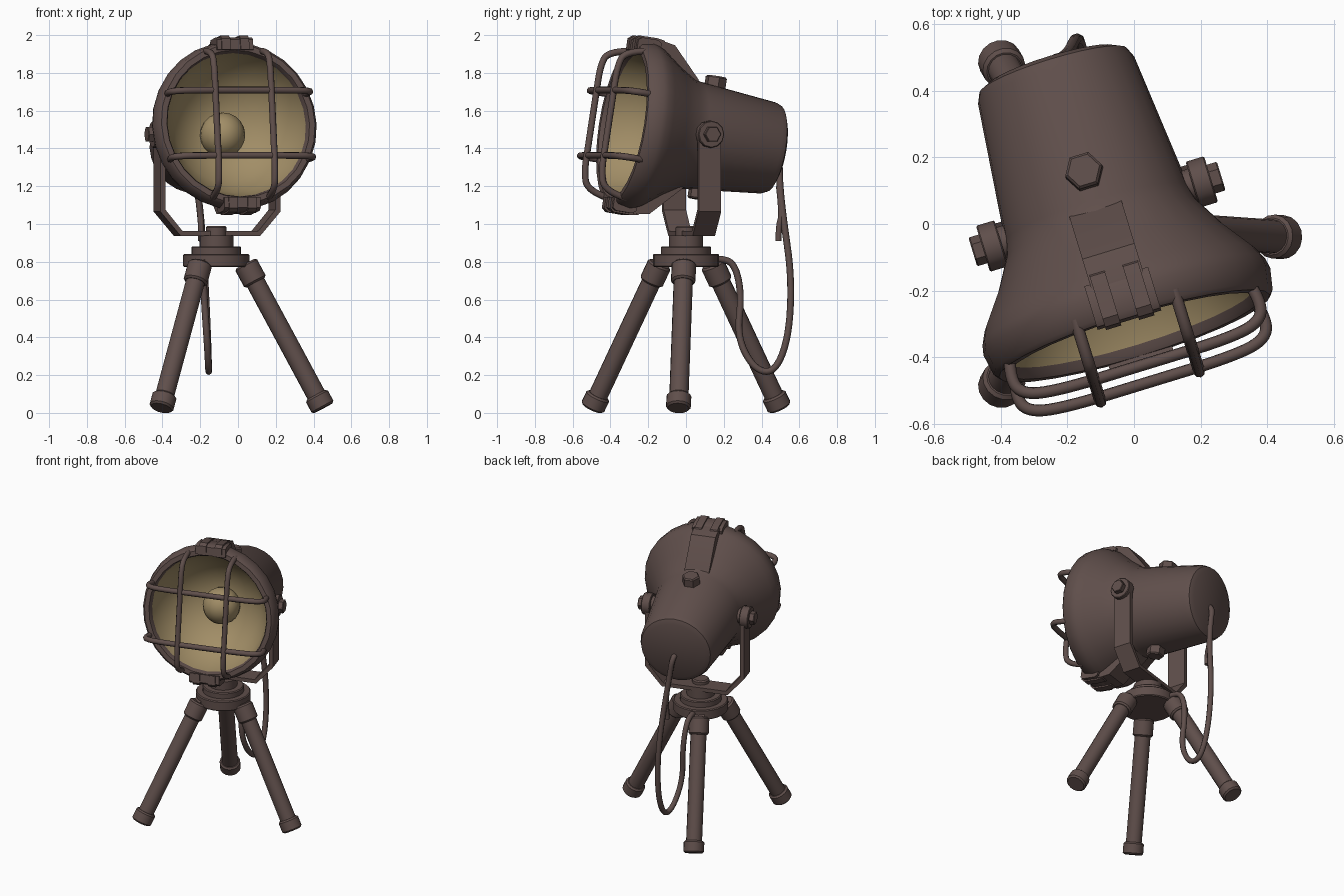
import bpy, bmesh, math
from mathutils import Matrix, Vector

if "Cube" in bpy.data.objects:
    bpy.data.objects.remove(bpy.data.objects["Cube"])

def material(name, rgb):
    m = bpy.data.materials.new(name)
    m.diffuse_color = (*rgb, 1)
    m.use_nodes = True
    m.node_tree.nodes["Principled BSDF"].inputs["Base Color"].default_value = m.diffuse_color
    return m

METAL = material("dark brown metal", (0.115, 0.077, 0.070))
REFLECT = material("tan reflector", (0.36, 0.27, 0.135))
I = Matrix.Identity(4)
RZ = lambda d: Matrix.Rotation(math.radians(d), 4, 'Z')
RX = lambda d: Matrix.Rotation(math.radians(d), 4, 'X')

PIVOT = Matrix.Translation((-0.111, 0.03, 1.47))
YOKE = PIVOT @ RZ(17)            # yoke frame: x across, z up
LAMP = YOKE @ RX(-9)             # lamp frame: -y is the beam direction
SIDE = LAMP @ RZ(-90)            # x along the beam, z up
BASE = Matrix.Translation((-0.115, 0, 0))
LEGS = Matrix.Translation((-0.12, 0, 0))

def smooth(ob, angle=35):
    bpy.ops.object.select_all(action='DESELECT')
    ob.select_set(True)
    bpy.context.view_layer.objects.active = ob
    bpy.ops.object.shade_smooth_by_angle(angle=math.radians(angle))

def finish(name, bm, mats=(METAL,), mat=I):
    bm.transform(mat)
    bmesh.ops.recalc_face_normals(bm, faces=bm.faces)
    me = bpy.data.meshes.new(name)
    bm.to_mesh(me)
    bm.free()
    for m in mats:
        me.materials.append(m)
    ob = bpy.data.objects.new(name, me)
    bpy.context.collection.objects.link(ob)
    smooth(ob)
    return ob

def lathe(name, prof, mat, n=28, mats=(METAL,), second_from=999):
    """Spin (height, radius) pairs round z; rings after second_from get slot 1."""
    bm = bmesh.new()
    rings = []
    for h, r in prof:
        if r == 0:
            rings.append([bm.verts.new((0, 0, h))] * n)
        else:
            rings.append([bm.verts.new((r * math.cos(2 * math.pi * k / n),
                                        r * math.sin(2 * math.pi * k / n), h)) for k in range(n)])
    for i in range(len(rings) - 1):
        a, b = rings[i], rings[i + 1]
        for k in range(n):
            j = (k + 1) % n
            vs = list(dict.fromkeys((a[k], a[j], b[j], b[k])))
            bm.faces.new(vs).material_index = int(i >= second_from)
    return finish(name, bm, mats, mat)

def rod(name, p, q, r, mat=I, n=16, bev=0.0):
    """Capped cylinder from p to q with chamfered ends."""
    p, q = Vector(p), Vector(q)
    d = q - p
    L = d.length
    rot = Matrix.Translation(p) @ d.to_track_quat('Z', 'Y').to_matrix().to_4x4()
    prof = [(0, 0), (0, r - bev), (bev, r), (L - bev, r), (L, r - bev), (L, 0)]
    if not bev:
        prof = [(0, 0), (0, r), (L, r), (L, 0)]
    return lathe(name, prof, mat @ rot, n)

def prism(name, pts, half, mat, off=0):
    """Extrude an x-z outline along y."""
    bm = bmesh.new()
    a = [bm.verts.new((x, off - half, z)) for x, z in pts]
    b = [bm.verts.new((x, off + half, z)) for x, z in pts]
    bm.faces.new(a)
    bm.faces.new(b[::-1])
    for i in range(len(pts)):
        j = (i + 1) % len(pts)
        bm.faces.new((a[i], b[i], b[j], a[j]))
    return finish(name, bm, (METAL,), mat)

def tube(name, pts, r, mat=I):
    cu = bpy.data.curves.new(name, 'CURVE')
    cu.dimensions = '3D'
    cu.bevel_depth = r
    cu.bevel_resolution = 2
    cu.use_fill_caps = True
    sp = cu.splines.new('NURBS')
    sp.points.add(len(pts) - 1)
    for p, c in zip(sp.points, pts):
        p.co = (*(mat @ Vector(c)), 1)
    sp.order_u = 3
    sp.use_endpoint_u = True
    sp.resolution_u = 6
    cu.materials.append(METAL)
    ob = bpy.data.objects.new(name, cu)
    bpy.context.collection.objects.link(ob)
    bpy.ops.object.select_all(action='DESELECT')
    ob.select_set(True)
    bpy.context.view_layer.objects.active = ob
    bpy.ops.object.convert(target='MESH')
    smooth(bpy.context.view_layer.objects.active, 50)

# Lamp housing with the reflector bowl as one closed surface
housing = [(-0.475, 0), (-0.47, 0.20), (-0.455, 0.232), (-0.425, 0.245), (0.0, 0.288), (0.05, 0.30),
           (0.14, 0.352), (0.24, 0.425), (0.28, 0.444), (0.31, 0.45), (0.375, 0.438), (0.388, 0.425),
           (0.388, 0.395), (0.375, 0.388), (0.355, 0.384),
           (0.25, 0.348), (0.16, 0.28), (0.09, 0.19), (0.06, 0.10), (0.055, 0)]
lathe("lamp_housing", housing, LAMP @ RX(90), 28, (METAL, REFLECT), 14)

# Bulb
bulb = [(0.1 - 0.12 * math.cos(math.pi * k / 10), 0.12 * math.sin(math.pi * k / 10) if 0 < k < 10 else 0)
        for k in range(11)]
lathe("bulb", bulb, LAMP @ Matrix.Translation((0, 0, -0.015)) @ RX(90), 20, (REFLECT,))

# Hinge lugs and housing bolts, above and mirrored below
wedge = [(0.02, 0.27), (0.035, 0.295), (0.19, 0.452), (0.25, 0.462), (0.30, 0.462), (0.30, 0.40)]
lug = [(0.27, 0.40), (0.27, 0.45), (0.29, 0.464), (0.38, 0.464), (0.40, 0.45), (0.40, 0.395)]
rib = [(0.22, 0.43), (0.25, 0.468), (0.29, 0.474), (0.385, 0.473), (0.408, 0.455), (0.408, 0.395)]
for side, sz in (("top", 1), ("bottom", -1)):
    flip = Matrix.Scale(sz, 4, (0, 0, 1))
    prism(side + "_lug_wedge", wedge, 0.082, SIDE @ flip)
    prism(side + "_lug", lug, 0.10, SIDE @ flip)
    for k in (-1, 1):
        prism(side + "_lug_rib", rib, 0.024, SIDE @ flip, k * 0.052)
    rod(side + "_housing_bolt", (0, 0.087, 0.25), (0, 0.087, 0.33), 0.058, LAMP @ flip, 6, 0.008)

# Wire cage
for k in (-1, 1):
    tube("cage_upright", [(k * 0.155, -s, v) for s, v in
         ((0.35, 0.395), (0.48, 0.375), (0.51, 0.29), (0.51, 0.15), (0.51, -0.15),
          (0.51, -0.27), (0.48, -0.375), (0.35, -0.395))], 0.018, LAMP)
    tube("cage_crossbar", [(u, -s, k * 0.175 - 0.013) for s, u in
         ((0.34, 0.37), (0.42, 0.395), (0.485, 0.375), (0.505, 0.26), (0.505, 0), (0.505, -0.26),
          (0.485, -0.375), (0.42, -0.395), (0.34, -0.37))], 0.018, LAMP)

# Yoke strap with pivot bolts
outer = [(-0.332, 0.01), (-0.332, -0.405), (-0.22, -0.533), (0.22, -0.533), (0.332, -0.405), (0.332, 0.01)]
inner = [(0.304, 0.01), (0.304, -0.395), (0.21, -0.507), (-0.21, -0.507), (-0.304, -0.395), (-0.304, 0.01)]
prism("yoke", outer + inner, 0.062, YOKE)
for k in (-1, 1):
    rod("yoke_eye", (k * 0.304, 0, 0.01), (k * 0.332, 0, 0.01), 0.062, YOKE, 20)
    rod("pivot_spacer", (k * 0.25, 0, 0.01), (k * 0.305, 0, 0.01), 0.05, YOKE, 16)
    rod("pivot_nut", (k * 0.30, 0, 0.005), (k * 0.358, 0, 0.005), 0.072, YOKE, 12, 0.004)
    rod("pivot_bolt", (k * 0.35, 0, 0.005), (k * 0.39, 0, 0.005), 0.045, YOKE, 6, 0.004)

# Swivel and tripod head
rod("swivel_bolt", (0, 0, 0.93), (0, 0, 0.99), 0.055, BASE, 12, 0.008)
rod("swivel_post", (0, 0, 0.87), (0, 0, 0.94), 0.09, BASE, 20)
rod("swivel_disc", (0, 0, 0.83), (0, 0, 0.882), 0.132, BASE, 24, 0.006)
rod("tripod_plate", (0, 0, 0.772), (0, 0, 0.842), 0.175, BASE, 24, 0.006)

# Tripod legs
for name, ang in (("right", -4), ("back_left", 120), ("front_left", 240)):
    m = LEGS @ RZ(ang)
    at = lambda z: (0.573 - (z - 0.025) * 0.54, 0, z)
    rod(name + "_leg", at(0.05), at(0.74), 0.051, m, 16)
    rod(name + "_leg_collar", at(0.69), at(0.79), 0.065, m, 16, 0.01)
    rod(name + "_leg_foot", at(0.025), at(0.095), 0.066, m, 16, 0.01)
    prism(name + "_leg_hinge", [(0.13, 0.80), (0.13, 0.745), (0.16, 0.72), (0.19, 0.79), (0.165, 0.815)], 0.035, m)

# Power cable and its loose end
tube("cable", [(-0.24, 0.45, 1.37), (-0.24, 0.495, 1.35), (-0.22, 0.495, 1.22), (-0.195, 0.515, 1.03),
     (-0.175, 0.56, 0.72), (-0.16, 0.545, 0.40), (-0.155, 0.47, 0.21), (-0.155, 0.36, 0.23),
     (-0.165, 0.27, 0.40), (-0.18, 0.295, 0.62), (-0.185, 0.26, 0.79), (-0.17, 0.18, 0.82),
     (-0.16, 0.12, 0.81)], 0.018)
tube("cable_end", [(-0.215, 0.492, 1.2), (-0.20, 0.51, 1.05), (-0.195, 0.49, 0.99), (-0.195, 0.49, 0.91)], 0.016)
